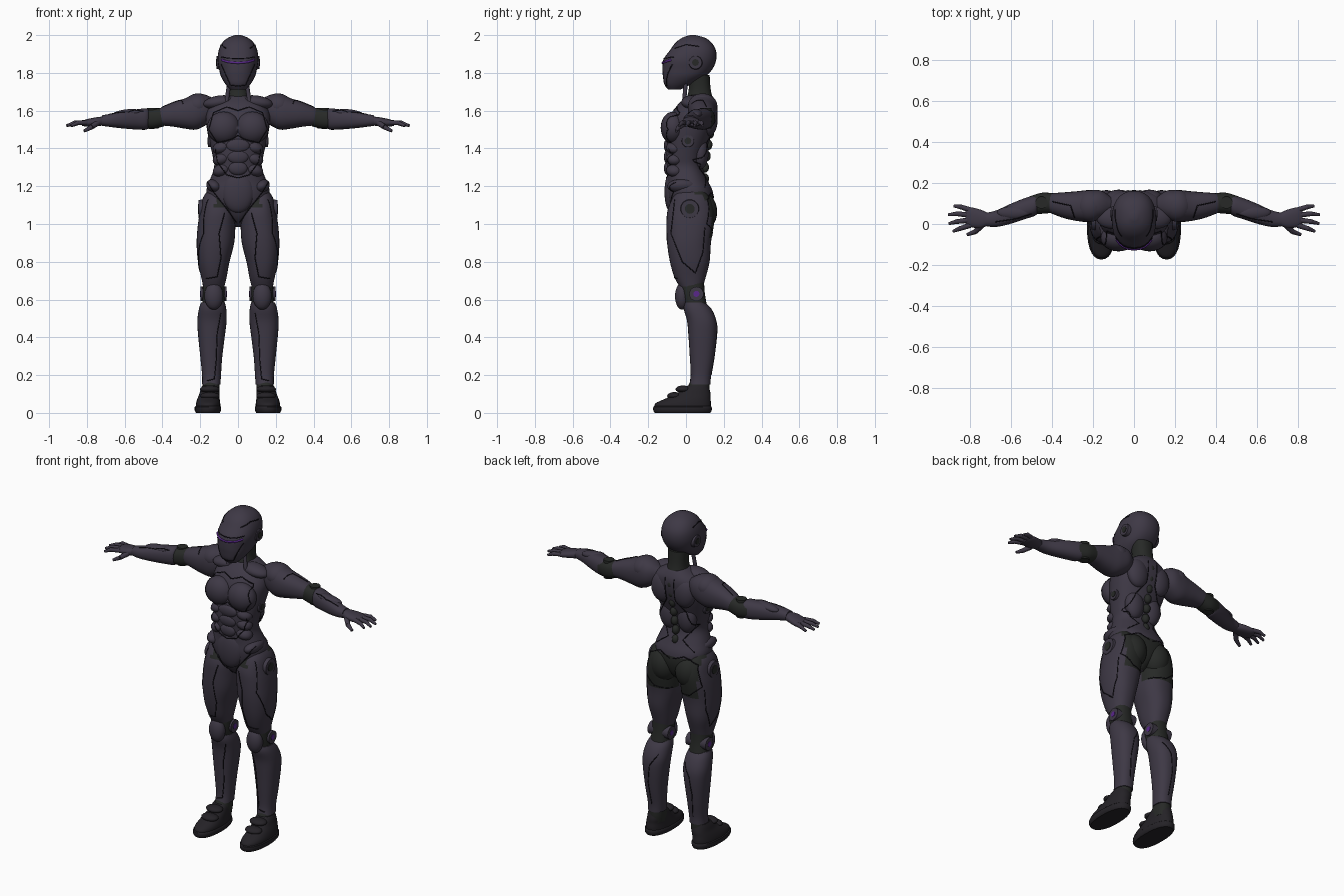
import bpy, bmesh, math
from mathutils import Vector, Matrix
from mathutils.bvhtree import BVHTree


def material(name, rgb):
    m = bpy.data.materials.new(name)
    m.diffuse_color = (*rgb, 1)
    return m


ARMOR = material("armor violet grey", (0.048, 0.040, 0.060))
JOINT = material("joint charcoal", (0.020, 0.022, 0.020))
SOLE = material("sole near black", (0.018, 0.016, 0.020))
SEAM = material("seam black", (0.006, 0.005, 0.008))
GLOW = material("visor purple", (0.10, 0.02, 0.26))
parts = []


def finish(name, bm, mats, mirror, rule=None):
    bmesh.ops.recalc_face_normals(bm, faces=bm.faces)
    for f in bm.faces:
        f.smooth = True
        if rule:
            f.material_index = int(rule(f.calc_center_median()))
    me = bpy.data.meshes.new(name)
    bm.to_mesh(me)
    bm.free()
    ob = bpy.data.objects.new(name, me)
    bpy.context.collection.objects.link(ob)
    for m in mats:
        me.materials.append(m)
    if mirror:
        ob.modifiers.new("mirror", 'MIRROR')
    bpy.context.view_layer.objects.active = ob
    ob.select_set(True)
    bpy.ops.object.shade_smooth_by_angle(angle=math.radians(40))
    ob.select_set(False)
    parts.append(ob)
    return ob


def loft(name, rings, axis='z', mats=(ARMOR,), mirror=True, rule=None, n=28, steps=4, power=2.3):
    """Skin through rings (t, a0, a1, b0, b1): position and bounds of each section."""
    P = [rings[0]] + list(rings) + [rings[-1]]
    fine = []
    for i in range(1, len(P) - 2):
        for s in range(steps):
            u = s / steps
            fine.append([0.5 * (2*b + (c-a)*u + (2*a-5*b+4*c-d)*u*u + (3*b-a-3*c+d)*u**3)
                         for a, b, c, d in zip(P[i-1], P[i], P[i+1], P[i+2])])
    fine.append(rings[-1])
    bm = bmesh.new()
    loops = []
    for t, a0, a1, b0, b1 in fine:
        row = []
        for k in range(n):
            th = 2 * math.pi * k / n
            c, s = math.cos(th), math.sin(th)
            a = (a0+a1)/2 + (a1-a0)/2 * math.copysign(abs(c)**(2/power), c)
            b = (b0+b1)/2 + (b1-b0)/2 * math.copysign(abs(s)**(2/power), s)
            row.append(bm.verts.new((a, b, t) if axis == 'z' else (t, a, b)))
        loops.append(row)
    for r, q in zip(loops, loops[1:]):
        for k in range(n):
            bm.faces.new((r[k], r[(k+1) % n], q[(k+1) % n], q[k]))
    bm.faces.new(loops[0])
    bm.faces.new(loops[-1])
    return finish(name, bm, mats, mirror, rule)


def sym(rings):
    return [(z, -w, w, y0, y1) for z, w, y0, y1 in rings]


def blob(name, c, r, mat=ARMOR, mirror=True, tilt=0):
    bm = bmesh.new()
    bmesh.ops.create_uvsphere(bm, u_segments=24, v_segments=14, radius=1)
    bm.transform(Matrix.Translation(c) @ Matrix.Rotation(tilt, 4, 'Y') @ Matrix.Diagonal((*r, 1)))
    return finish(name, bm, [mat], mirror)


def rod(name, a, b, r0, r1, mat=ARMOR, mirror=True, n=12):
    a, b = Vector(a), Vector(b)
    bm = bmesh.new()
    bmesh.ops.create_cone(bm, cap_ends=True, segments=n, radius1=r0, radius2=r1, depth=(b-a).length)
    bm.transform(Matrix.Translation((a+b)/2) @ (b-a).to_track_quat('Z', 'Y').to_matrix().to_4x4())
    return finish(name, bm, [mat], mirror)


# Head and neck
loft("helmet", sym([(1.712, .04, -.095, -.03), (1.74, .066, -.115, .03), (1.78, .09, -.122, .10),
     (1.82, .10, -.125, .14), (1.87, .108, -.12, .16), (1.92, .102, -.085, .158),
     (1.96, .083, -.055, .135), (1.986, .052, -.02, .10), (2.0, .015, .02, .05)]), mirror=False)
loft("neck", sym([(1.62, .085, -.01, .155), (1.67, .062, .005, .14), (1.72, .055, .015, .13),
     (1.79, .06, .01, .125)]), mats=(JOINT,), mirror=False)
rod("neck_cable", (.06, -.01, 1.65), (.045, .0, 1.76), .011, .011)
rod("ear_disc", (.08, .05, 1.855), (.113, .05, 1.855), .04, .034, n=24)
rod("ear_hub", (.08, .05, 1.855), (.116, .05, 1.855), .018, .018, JOINT, n=16)

# Torso
def pelvis_dark(c):
    return c.z < 1.15 and (c.y > .05 or abs(c.x) > .025 + (c.z - 1.0) * .75)


loft("torso", sym([(.985, .025, .0, .07), (1.03, .06, -.055, .12), (1.10, .145, -.09, .145),
     (1.17, .168, -.102, .142), (1.23, .150, -.10, .115), (1.30, .126, -.102, .088),
     (1.36, .134, -.108, .095), (1.43, .150, -.105, .12), (1.50, .164, -.095, .145),
     (1.57, .170, -.08, .162), (1.63, .145, -.045, .163), (1.67, .085, .0, .145),
     (1.685, .06, .02, .13)]), mats=(ARMOR, JOINT), mirror=False, rule=pelvis_dark, n=40)
blob("chest_plate", (.076, -.068, 1.51), (.088, .066, .085))
blob("collar_plate", (.10, .03, 1.645), (.085, .055, .035), tilt=.15)
blob("shoulder_blade", (.075, .122, 1.555), (.07, .046, .09))
blob("lower_back_plate", (.06, .075, 1.38), (.06, .045, .09))
for i, (z, w) in enumerate(((1.415, .062), (1.355, .056), (1.295, .05))):
    blob(f"belly_plate_{i}", (0, -.098, z), (w, .019, .036), mirror=False)
    blob(f"side_plate_{i}", (.085, -.06, z - .01), (.05, .045, .034), tilt=.3)
blob("lower_belly_plate", (0, -.078, 1.17), (.085, .036, .11), mirror=False)
blob("hip_crest", (.125, -.02, 1.20), (.045, .08, .035), tilt=-.5)
for i in range(7):
    z = 1.24 + i * .06
    blob(f"spine_link_{i}", (0, .10 + max(0, z - 1.3) * .15, z), (.022, .022, .028), JOINT, False)
rod("rib_disc", (.12, .01, 1.44), (.158, .01, 1.44), .036, .032, n=24)
rod("rib_hub", (.12, .01, 1.44), (.161, .01, 1.44), .018, .018, JOINT, n=16)

# Legs
loft("thigh", [(1.19, .09, .15, -.03, .08), (1.14, .045, .185, -.07, .125), (1.07, .018, .20, -.098, .15),
     (1.0, .014, .212, -.103, .148), (.9, .02, .219, -.10, .132), (.8, .045, .212, -.085, .125),
     (.72, .06, .195, -.062, .105), (.67, .072, .185, -.035, .09)], mats=(ARMOR, JOINT), n=36,
     rule=lambda c: c.z > .93 and (c.y > .04 and c.x < .17 or c.x < .07 and c.z > 1.0 - c.y
                                   or c.z > 1.08 and c.x < .12))
blob("glute", (.083, .088, 1.065), (.08, .077, .10), JOINT)
rod("hip_disc", (.17, .02, 1.08), (.209, .02, 1.08), .052, .047, n=28)
rod("hip_hub", (.17, .02, 1.08), (.212, .02, 1.08), .026, .026, JOINT, n=20)
loft("knee_joint", [(.71, .075, .185, -.035, .095), (.63, .07, .188, -.025, .10),
     (.55, .075, .19, .0, .115)], mats=(JOINT,))
blob("kneecap", (.128, -.02, .618), (.05, .038, .072))
rod("knee_disc", (.06, .055, .63), (.198, .055, .63), .038, .038, n=20)
rod("knee_light", (.058, .055, .63), (.2, .055, .63), .016, .016, GLOW, n=16)
loft("shin", [(.585, .07, .195, -.01, .10), (.55, .062, .207, -.012, .135), (.49, .06, .215, .005, .16),
     (.42, .068, .212, .012, .163), (.3, .083, .20, .02, .15), (.2, .09, .19, .025, .133),
     (.15, .093, .19, .018, .13)])
loft("ankle", [(.17, .10, .185, .025, .125), (.12, .098, .188, .0, .125), (.08, .10, .19, -.02, .12)],
     mats=(JOINT,))
loft("boot", [(.025, .093, .224, -.166, .13), (.05, .094, .222, -.162, .132), (.075, .097, .215, -.11, .13),
     (.10, .098, .205, -.055, .13), (.125, .10, .198, -.02, .125), (.145, .103, .19, .01, .12)],
     mats=(SOLE,))
loft("sole", [(0, .097, .222, -.165, .128), (.012, .09, .229, -.173, .136), (.032, .09, .229, -.173, .136),
     (.036, .096, .222, -.166, .13)], mats=(SOLE,), steps=2)
for i, z in enumerate((.125, .09)):
    blob(f"boot_strap_{i}", (.149, -.015 - i * .045, z), (.052, .04, .02), SOLE)

# Arms
loft("upper_arm", [(.11, .06, .13, 1.57, 1.65), (.16, .025, .163, 1.53, 1.68), (.22, .01, .166, 1.50, 1.69),
     (.28, .015, .16, 1.505, 1.665), (.34, .028, .155, 1.515, 1.645), (.40, .05, .15, 1.522, 1.62),
     (.425, .065, .14, 1.53, 1.605)], axis='x')
blob("shoulder_pad", (.215, .088, 1.625), (.075, .078, .066), tilt=.25)
loft("elbow_joint", [(.39, .055, .15, 1.518, 1.615), (.45, .05, .153, 1.503, 1.61),
     (.51, .045, .135, 1.51, 1.60)], axis='x', mats=(JOINT,))
rod("elbow_disc", (.452, .105, 1.505), (.452, .105, 1.615), .03, .03, JOINT, n=20)
loft("forearm", [(.47, .055, .135, 1.515, 1.60), (.485, .04, .14, 1.50, 1.612), (.53, .025, .128, 1.50, 1.608),
     (.6, .002, .10, 1.505, 1.60), (.67, -.014, .068, 1.513, 1.585), (.72, -.012, .055, 1.52, 1.575)],
     axis='x')
blob("forearm_guard", (.59, .055, 1.585), (.08, .032, .022), tilt=.12)

# Hands
loft("palm", [(.705, -.003, .05, 1.522, 1.57), (.75, -.02, .07, 1.518, 1.565), (.80, -.015, .082, 1.515, 1.555),
     (.825, -.005, .075, 1.52, 1.545)], axis='x')
fingers = [((.805, .07), (.845, .083), (.88, .088)), ((.815, .045), (.865, .05), (.908, .045)),
           ((.815, .018), (.865, .012), (.905, .002)), ((.80, -.006), (.85, -.022), (.885, -.036))]
for i, pts in enumerate(fingers):
    p = [Vector((x, y, z)) for (x, y), z in zip(pts, (1.537, 1.535, 1.520))]
    rod(f"finger_{i}_base", p[0], p[1], .013, .0115)
    rod(f"finger_{i}_tip", p[1], p[2], .0115, .007)
    blob(f"finger_{i}_knuckle", p[1], (.012, .012, .012))
rod("thumb_base", (.745, -.005, 1.535), (.775, -.037, 1.513), .016, .013)
rod("thumb_tip", (.775, -.037, 1.513), (.815, -.052, 1.492), .013, .008)

# Panel seams laid over the finished surface
dg = bpy.context.evaluated_depsgraph_get()
verts, polys = [], []
for ob in parts:
    me = ob.evaluated_get(dg).to_mesh()
    base = len(verts)
    verts += [v.co.copy() for v in me.vertices]
    polys += [[base + i for i in p.vertices] for p in me.polygons]
tree = BVHTree.FromPolygons(verts, polys)
VIEWS = {'front': lambda a, z: ((a, -2, z), (0, 1, 0)), 'back': lambda a, z: ((a, 2, z), (0, -1, 0)),
         'side': lambda a, z: ((2 if z < 1.45 or z > 1.7 else .2, a, z), (-1, 0, 0)),
         'top': lambda a, b: ((a, b, 3), (0, 0, -1))}


def seam(name, view, pts, mat=SEAM, r=.0028):
    runs, last = [[]], None
    for (a, b), (c, d) in zip(pts, pts[1:]):
        for s in range(9):
            o, v = VIEWS[view](a + (c-a)*s/8, b + (d-b)*s/8)
            hit = tree.ray_cast(Vector(o), Vector(v))[0]
            if hit is None or (last and (hit - last).length > .05):
                runs.append([])
            if hit:
                runs[-1].append(hit)
            last = hit
    cu = bpy.data.curves.new(name, 'CURVE')
    cu.dimensions, cu.bevel_depth, cu.bevel_resolution = '3D', r, 1
    cu.materials.append(mat)
    for run in runs:
        for sx in (1, -1):
            if len(run) > 1:
                sp = cu.splines.new('POLY')
                sp.points.add(len(run) - 1)
                for q, h in zip(sp.points, run):
                    q.co = (h.x * sx, h.y, h.z, 1)
    bpy.context.collection.objects.link(bpy.data.objects.new(name, cu))


seam("visor", 'front', [(0, 1.853), (.05, 1.857), (.085, 1.868)], GLOW, .006)
seam("visor_rim", 'front', [(0, 1.876), (.05, 1.878), (.088, 1.885)])
seam("jaw_seam", 'front', [(.088, 1.845), (.06, 1.78), (.04, 1.735), (0, 1.73)])
seam("helmet_seam", 'side', [(-.06, 1.93), (.0, 1.95), (.07, 1.94)])
seam("chest_seam", 'front', [(0, 1.60), (.06, 1.62), (.13, 1.59), (.155, 1.50), (.11, 1.43), (.03, 1.45), (0, 1.47)])
seam("waist_seam", 'front', [(0, 1.245), (.06, 1.26), (.11, 1.33), (.12, 1.40)])
seam("groin_seam", 'front', [(.01, 1.01), (.06, 1.08), (.13, 1.17), (.16, 1.22)])
seam("back_seam", 'back', [(.03, 1.64), (.03, 1.50), (.08, 1.43), (.12, 1.34), (.05, 1.25), (.13, 1.19)])
seam("glute_seam", 'back', [(.01, 1.14), (.08, 1.165), (.16, 1.13), (.19, 1.0), (.12, .94), (.03, .93)])
seam("thigh_front_seam", 'front', [(.07, 1.06), (.10, .95), (.09, .82), (.11, .72), (.17, .71)])
seam("thigh_side_seam", 'side', [(-.06, 1.13), (-.08, .95), (-.02, .80), (.05, .74), (.09, .85), (.10, .98)])
seam("shin_seam", 'front', [(.09, .53), (.11, .42), (.115, .28), (.125, .18), (.165, .17)])
seam("calf_seam", 'back', [(.09, .52), (.135, .45), (.15, .34), (.14, .2)])
seam("arm_top_seam", 'top', [(.29, .03), (.31, .09), (.40, .11)])
seam("forearm_seam", 'top', [(.50, .05), (.58, .025), (.68, .01)])
